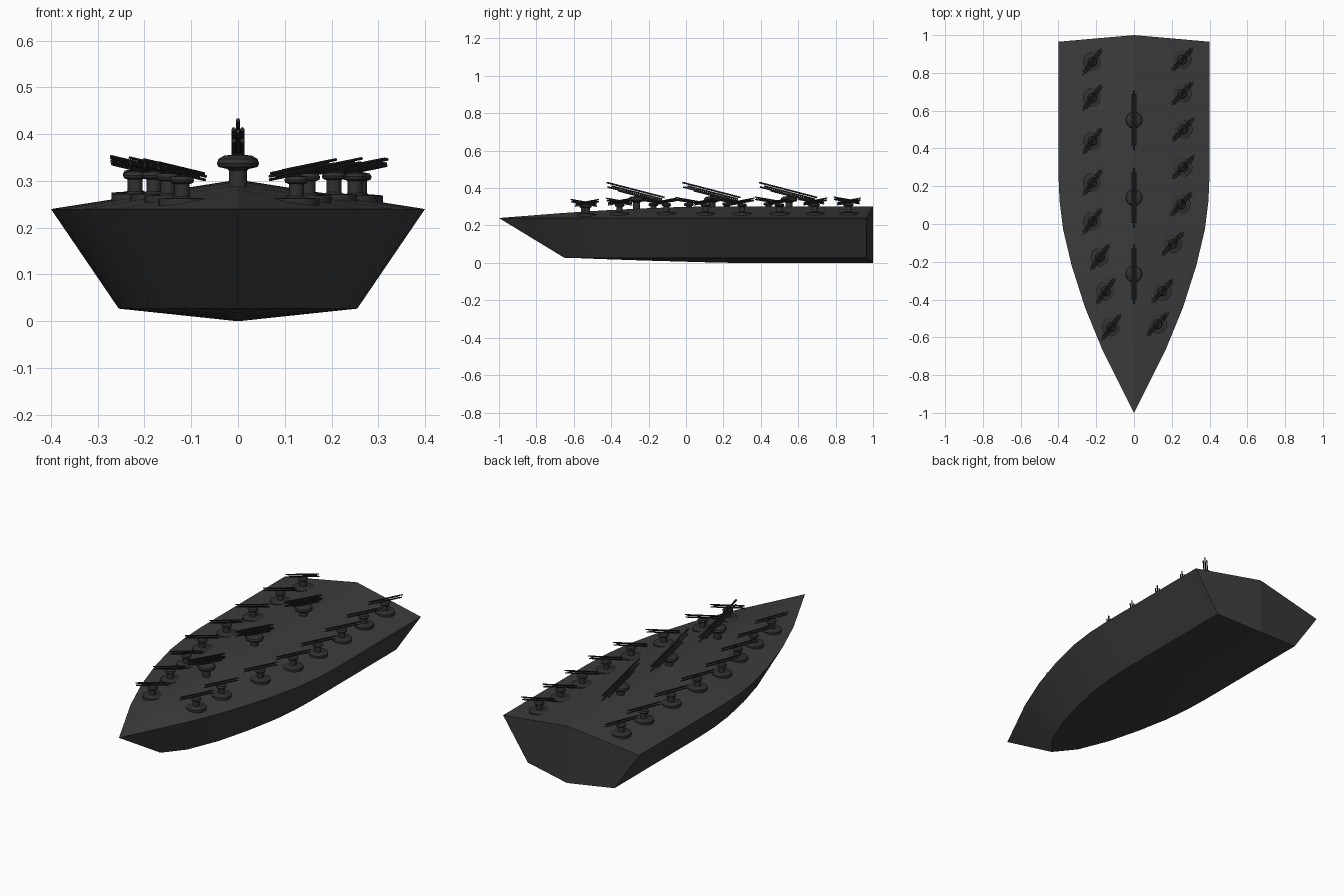
import bpy, bmesh, math
from mathutils import Matrix, Vector

if "Cube" in bpy.data.objects:
    bpy.data.objects.remove(bpy.data.objects["Cube"])

def dark(name, v):
    m = bpy.data.materials.new(name)
    m.diffuse_color = (v, v, v, 1)
    m.use_nodes = True
    m.node_tree.nodes["Principled BSDF"].inputs["Base Color"].default_value = m.diffuse_color
    return m

HULL, GUN = dark("hull_dark", 0.045), dark("gun_dark", 0.03)

def finish(bm, name, mat, angle):
    bmesh.ops.remove_doubles(bm, verts=bm.verts, dist=1e-5)
    bmesh.ops.recalc_face_normals(bm, faces=bm.faces)
    me = bpy.data.meshes.new(name)
    bm.to_mesh(me)
    bm.free()
    me.materials.append(mat)
    ob = bpy.data.objects.new(name, me)
    bpy.context.collection.objects.link(ob)
    bpy.ops.object.select_all(action='DESELECT')
    ob.select_set(True)
    bpy.context.view_layer.objects.active = ob
    bpy.ops.object.shade_smooth_by_angle(angle=angle)
    return ob

# Hull: half-width and y of the deck edge and of the chine, bow to stern
SHEER = [(0, -1), (.17, -.66), (.26, -.44), (.33, -.22), (.375, -.03), (.394, .12), (.4, .26), (.4, .965)]
CHINE = [(0, -.65), (.085, -.545), (.152, -.38), (.2, -.2), (.235, -.02), (.25, .12), (.255, .26), (.255, .965)]
KEEL_Z = [.03, .024, .018, .012, .007, .003, 0, 0]

def build_hull():
    bm = bmesh.new()
    for side in (1, -1):
        rows = []
        for i, ((sx, sy), (cx, cy)) in enumerate(zip(SHEER, CHINE)):
            stern = i == len(SHEER) - 1
            row = [(0, 1 if stern else sy, .24 + .157 * sx), (side * sx, sy, .24),
                   (side * cx, cy, .027), (0, 1 if stern else cy, KEEL_Z[i])]
            rows.append([bm.verts.new(p) for p in row])
        for a, b in zip(rows, rows[1:]):
            for k in range(3):
                bm.faces.new((a[k], a[k + 1], b[k + 1], b[k]))
        bm.faces.new(rows[-1])
    bmesh.ops.dissolve_degenerate(bm, dist=1e-5, edges=bm.edges)
    finish(bm, "hull", HULL, math.radians(12))

def lathe(bm, profile, steps=20):
    pts = [bm.verts.new((r, 0, z)) for r, z in profile]
    edges = [bm.edges.new(e) for e in zip(pts, pts[1:])]
    bmesh.ops.spin(bm, geom=pts + edges, axis=(0, 0, 1), cent=(0, 0, 0),
                   angle=2 * math.pi, steps=steps)

def rod(bm, centre, length, radius, tilt):
    m = (Matrix.Translation(centre) @ Matrix.Rotation(tilt, 4, 'Y')
         @ Matrix.Rotation(math.pi / 2, 4, 'Y'))
    bmesh.ops.create_cone(bm, cap_ends=True, segments=8, radius1=radius,
                          radius2=radius, depth=length, matrix=m)

def gun(name, loc, heading, profile, barrels, pivot, radius, elev):
    # Turned pedestal carrying a bundle of parallel barrels pointing along +X
    bm = bmesh.new()
    lathe(bm, profile)
    for along, across, up, length in barrels:
        off = Matrix.Rotation(-elev, 3, 'Y') @ Vector((along, across, up))
        rod(bm, off + Vector((0, 0, pivot)), length, radius, -elev)
    ob = finish(bm, name, GUN, math.radians(35))
    ob.location = loc
    ob.rotation_euler.z = heading

def deck_z(x, y):
    for (w0, y0), (w1, y1) in zip(SHEER, SHEER[1:]):
        if y0 <= y <= y1:
            w = w0 + (w1 - w0) * (y - y0) / (y1 - y0)
            return .24 + .157 * (w - abs(x))

build_hull()

# Main guns along the centreline
BIG_PROFILE = [(0, -.02), (.019, -.02), (.019, .03), (.024, .034), (.042, .038),
               (.045, .045), (.042, .055), (.03, .062), (0, .066)]
BIG_BARRELS = [(.01, 0, .022, .32), (0, .009, .010, .28), (0, -.009, .010, .28),
               (-.01, .009, -.005, .22), (-.01, -.009, -.005, .22), (0, 0, 0, .32)]
for i, y in enumerate((-.265, .14, .55)):
    gun(f"main_gun_{i + 1}", (0, y, .292), -math.pi / 2, BIG_PROFILE, BIG_BARRELS,
        .074, .0045, math.radians(14.5))

# Side guns: base plate, post, cap and barrels
SMALL_PROFILE = [(0, -.01), (.05, -.01), (.05, .005), (.02, .007), (.016, .01), (.016, .036),
                 (.024, .039), (.026, .045), (.022, .052), (0, .056)]
SMALL_BARRELS = [(.005, 0, .010, .17), (0, .009, .003, .15), (0, -.009, .003, .15),
                 (0, 0, -.003, .17)]
LEFT = [(-.22, .86), (-.22, .67), (-.22, .44), (-.22, .22), (-.22, .015),
        (-.18, -.175), (-.15, -.355), (-.12, -.545)]
RIGHT = [(.255, .87), (.255, .69), (.26, .5), (.26, .3), (.25, .105),
         (.205, -.105), (.15, -.355), (.125, -.53)]
for name, spots, heading in (("left_gun", LEFT, math.radians(234)),
                             ("right_gun", RIGHT, math.radians(47))):
    for i, (x, y) in enumerate(spots):
        gun(f"{name}_{i + 1}", (x, y, deck_z(x, y) + .002), heading,
            SMALL_PROFILE, SMALL_BARRELS, .06, .003, math.radians(8))
